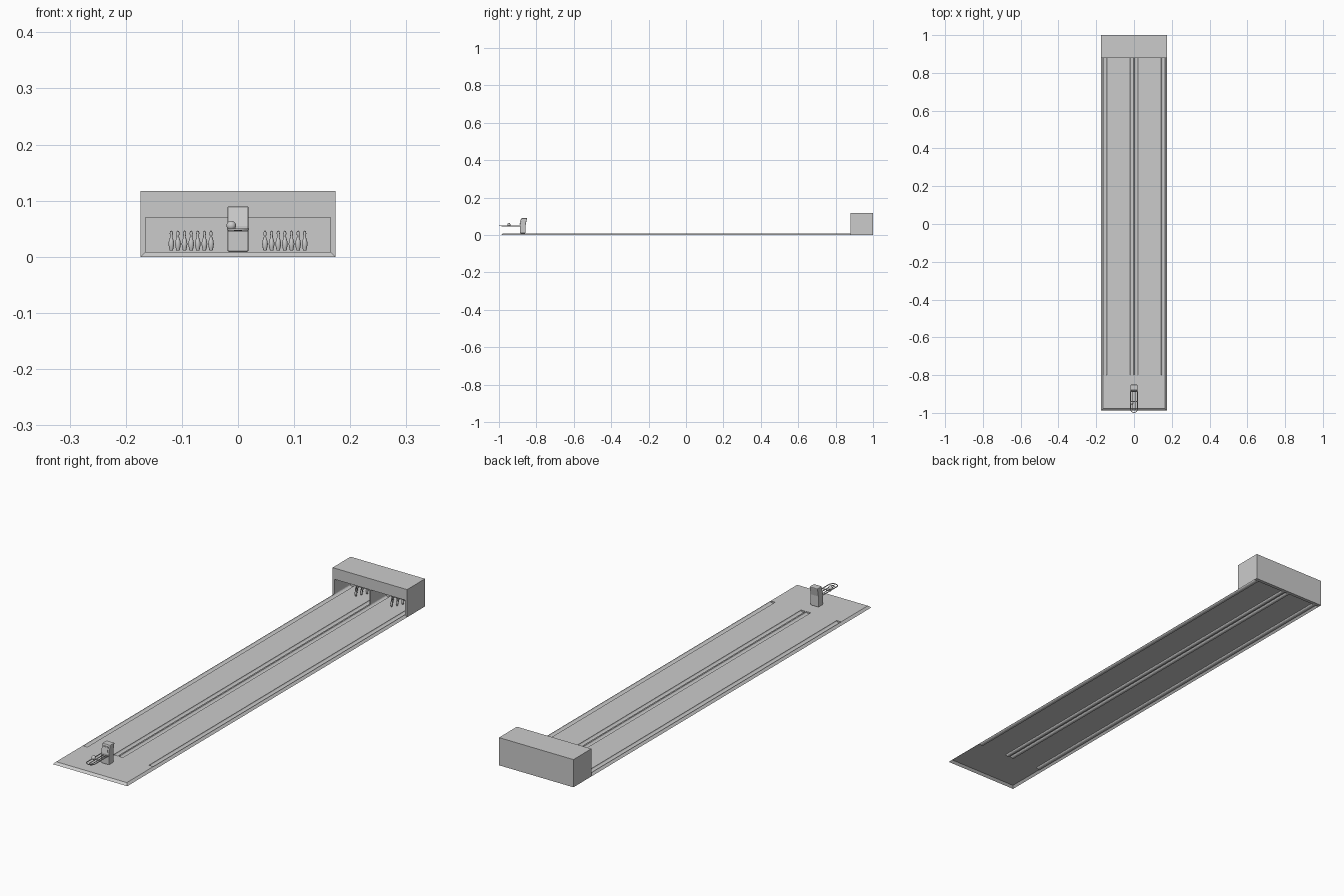
import bpy, bmesh, math
from mathutils import Vector

cube = bpy.data.objects.get("Cube")
if cube:
    bpy.data.objects.remove(cube, do_unlink=True)

grey = bpy.data.materials.new("light_grey")
grey.use_nodes = True
COLOUR = (0.6, 0.6, 0.6, 1)
grey.diffuse_color = COLOUR
grey.node_tree.nodes["Principled BSDF"].inputs["Base Color"].default_value = COLOUR

W, IN, TOP = 0.174, 0.165, 0.009      # half width, inner half width, floor height
FRONT, LANE, BACK = -0.988, -0.8, 0.985


def finish(name, bm, smooth=False):
    me = bpy.data.meshes.new(name)
    bm.to_mesh(me)
    bm.free()
    me.materials.append(grey)
    ob = bpy.data.objects.new(name, me)
    bpy.context.collection.objects.link(ob)
    if smooth:
        bpy.ops.object.select_all(action='DESELECT')
        ob.select_set(True)
        bpy.context.view_layer.objects.active = ob
        bpy.ops.object.shade_smooth_by_angle(angle=math.radians(40))
    return ob


def box(name, lo, hi):
    bm = bmesh.new()
    bmesh.ops.create_cube(bm, size=1)
    for v in bm.verts:
        v.co = [a + (c + 0.5) * (b - a) for a, b, c in zip(lo, hi, v.co)]
    return finish(name, bm)


def prism(name, outline, offset, bevel=0):
    """Closed outline pushed along an offset."""
    bm = bmesh.new()
    face = bm.faces.new([bm.verts.new(p) for p in outline])
    out = bmesh.ops.extrude_face_region(bm, geom=[face])
    bmesh.ops.translate(bm, vec=offset, verts=[g for g in out["geom"] if isinstance(g, bmesh.types.BMVert)])
    bmesh.ops.recalc_face_normals(bm, faces=bm.faces)
    ob = finish(name, bm)
    if bevel:
        mod = ob.modifiers.new("rounding", 'BEVEL')
        mod.width, mod.segments = bevel, 2
    return ob


def loop_tube(name, half, y0, y1, z, radius, steps=8):
    """Stadium-shaped ring of tube lying flat."""
    curve = bpy.data.curves.new(name, 'CURVE')
    curve.dimensions = '3D'
    curve.bevel_depth, curve.bevel_resolution = radius, 1
    pts = []
    for end, start in ((y1 - half, 0), (y0 + half, math.pi)):
        for i in range(steps + 1):
            a = start + math.pi * i / steps
            pts.append((half * math.cos(a), end + half * math.sin(a), z, 1))
    sp = curve.splines.new('POLY')
    sp.points.add(len(pts) - 1)
    for p, co in zip(sp.points, pts):
        p.co = co
    sp.use_cyclic_u = True
    ob = bpy.data.objects.new(name, curve)
    bpy.context.collection.objects.link(ob)
    curve.materials.append(grey)
    return ob


# Floor: flat approach, lanes with sunken gutters, sloping skirt
GUTTERS = [(-IN, -0.144), (-0.022, -0.003), (0.003, 0.022), (0.144, IN)]
bm = bmesh.new()


def sheet(*points):
    bm.faces.new([bm.verts.new(p) for p in points])


sheet((-IN, FRONT + 0.01, TOP), (IN, FRONT + 0.01, TOP), (IN, LANE, TOP), (-IN, LANE, TOP))
section = []
for a, b in GUTTERS:
    mid, r = (a + b) / 2, (b - a) / 2
    arc = [(mid - r * math.cos(t), TOP - 0.007 * math.sin(t))
           for t in (math.pi * i / 8 for i in range(9))]
    section += arc
    for y in (LANE, BACK):
        sheet(*[(x, y, z) for x, z in arc])
for (x0, z0), (x1, z1) in zip(section, section[1:]):
    sheet((x0, LANE, z0), (x1, LANE, z1), (x1, BACK, z1), (x0, BACK, z0))
for s in (-1, 1):
    sheet((s * W, FRONT, 0), (s * IN, FRONT + 0.01, TOP), (s * IN, 1, TOP), (s * W, 1, 0))
sheet((-W, FRONT, 0), (W, FRONT, 0), (IN, FRONT + 0.01, TOP), (-IN, FRONT + 0.01, TOP))
bmesh.ops.remove_doubles(bm, verts=bm.verts, dist=0.0001)
bmesh.ops.recalc_face_normals(bm, faces=bm.faces)
if sum(f.normal.z * f.calc_area() for f in bm.faces) < 0:
    bmesh.ops.reverse_faces(bm, faces=bm.faces)
finish("lane_floor", bm)

# Pin house: hood, back wall and thin divider
half = [(W, 0.117), (W, 0), (IN, TOP), (IN, 0.07)]
hood = half + [(-x, z) for x, z in reversed(half)]
prism("pin_house_hood", [(x, 0.88, z) for x, z in hood], (0, BACK - 0.88, 0))
box("pin_house_back", (-W, BACK, 0), (W, 1, 0.117))
box("lane_divider", (-0.003, 0.881, TOP), (0.003, BACK, 0.07))

# Pins: turned profile, ten to a triangle on each lane
PIN = [(0.0028, 0), (0.0042, 0.006), (0.0052, 0.012), (0.0042, 0.018), (0.0022, 0.024),
       (0.0021, 0.026), (0.0029, 0.031), (0.002, 0.0345), (0, 0.0358)]


def pins(name, cx):
    bm = bmesh.new()
    n = 12
    for row in range(4):
        for k in range(row + 1):
            x = cx + (k - row / 2) * 0.0236
            y = 0.906 + row * 0.0204
            rings = [[bm.verts.new((x + r * math.cos(2 * math.pi * i / n),
                                    y + r * math.sin(2 * math.pi * i / n), TOP + 0.002 + z))
                      for i in range(n)] for r, z in PIN]
            for a, b in zip(rings, rings[1:]):
                for i in range(n):
                    j = (i + 1) % n
                    bm.faces.new((a[i], a[j], b[j], b[i]))
            bm.faces.new(rings[0][::-1])
    bmesh.ops.remove_doubles(bm, verts=bm.verts, dist=0.00001)
    finish(name, bm, True)


pins("right_lane_pins", -0.0835)
pins("left_lane_pins", 0.0835)

# Ball return: leaning post with front panel and slot
side = [(-0.888, TOP), (-0.857, TOP), (-0.857, 0.055), (-0.85, 0.09), (-0.88, 0.09), (-0.888, 0.055)]
prism("ball_return_post", [(-0.019, y, z) for y, z in side], (0.038, 0, 0), 0.003)
lean = Vector((0, 0.008, 0.035)) / 0.035


def plate(name, hw, z0, z1, out):
    pts = [Vector((x, -0.888, 0.055)) + lean * (z - 0.055)
           for x, z in ((-hw, z0), (hw, z0), (hw, z1), (-hw, z1))]
    prism(name, pts, (0, -out, 0))


plate("ball_return_panel", 0.012, 0.055, 0.082, 0.002)
plate("ball_return_slot", 0.0105, 0.077, 0.081, 0.004)

# Ball rack: nested rails, cross bar and a ball
loop_tube("rack_outer_rail", 0.018, -0.998, -0.87, 0.049, 0.002)
loop_tube("rack_inner_rail", 0.006, -0.986, -0.87, 0.047, 0.0016)
box("rack_cross_bar", (-0.018, -0.942, 0.045), (0.018, -0.938, 0.048))

bm = bmesh.new()
bmesh.ops.create_uvsphere(bm, u_segments=20, v_segments=12, radius=0.0085)
bmesh.ops.translate(bm, vec=(-0.012, -0.947, 0.0555), verts=bm.verts)
finish("bowling_ball", bm, True)
